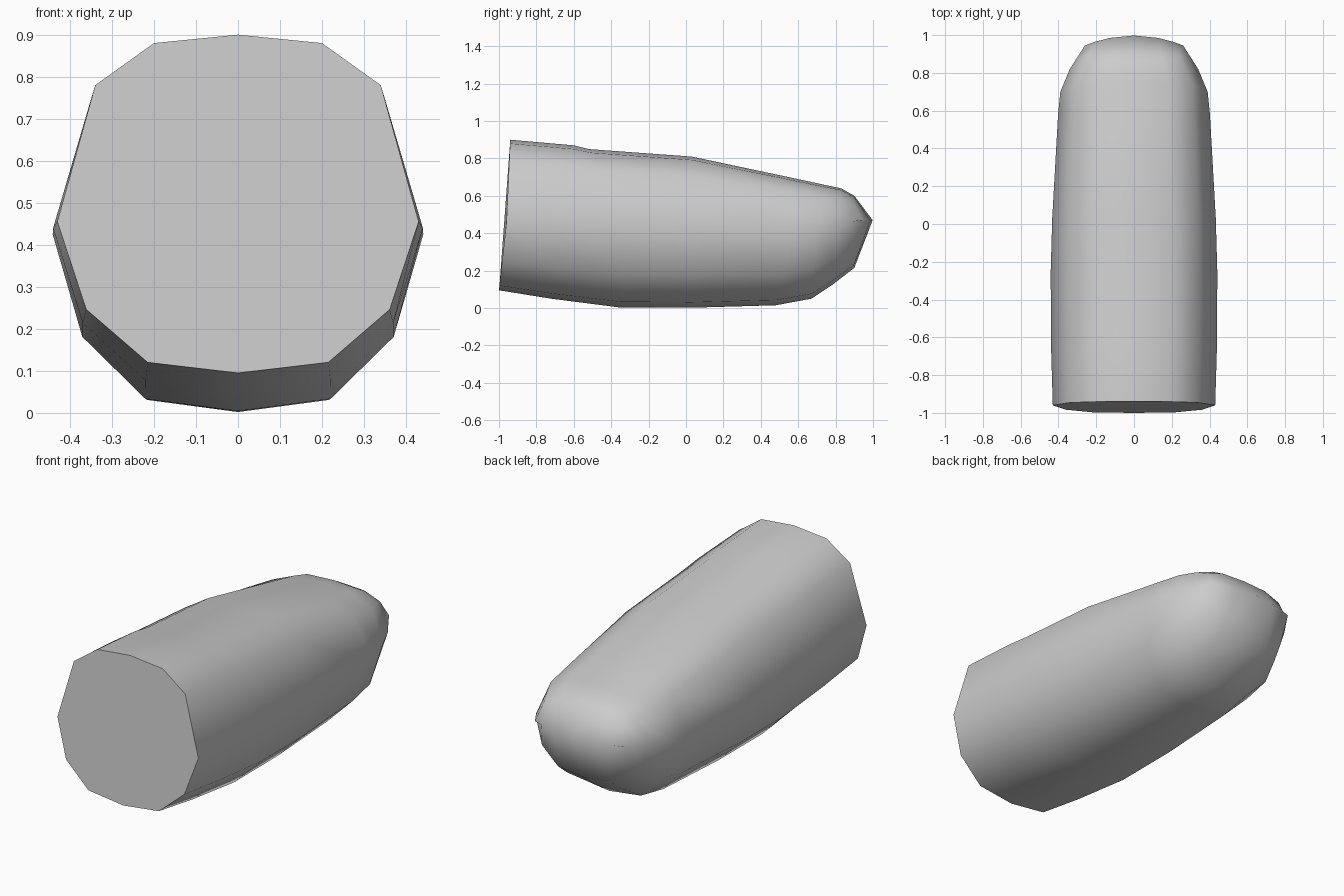
import bpy, bmesh, math

if "Cube" in bpy.data.objects:
    bpy.data.objects.remove(bpy.data.objects["Cube"])

# Cross-section: twelve sides, unit half-width and unit heights above/below the widest point
half = [(0, 1), (0.465, 0.955), (0.79, 0.73), (1, 0), (0.84, -0.58), (0.5, -0.93), (0, -1)]
section = half + [(-x, z) for x, z in reversed(half[1:-1])]

# Stations: y at top, widest, bottom; z at top, widest, bottom; half-width
stations = [
    (-0.94, -0.96, -1.00, 0.900, 0.455, 0.095, 0.430),
    (-0.60, -0.62, -0.72, 0.870, 0.440, 0.050, 0.440),
    (-0.52, -0.25, -0.36, 0.850, 0.425, 0.004, 0.441),
    (0.03, 0.03, 0.03, 0.810, 0.415, 0.002, 0.433),
    (0.55, 0.58, 0.48, 0.700, 0.415, 0.015, 0.402),
    (0.75, 0.70, 0.67, 0.657, 0.430, 0.050, 0.390),
    (0.83, 0.82, 0.79, 0.640, 0.445, 0.130, 0.340),
    (0.90, 0.875, 0.90, 0.600, 0.460, 0.215, 0.305),
]

bm = bmesh.new()
rings = []
for yt, ym, yb, zt, zm, zb, w in stations:
    ring = []
    for x, z in section:
        y_end, z_end = (yt, zt) if z >= 0 else (yb, zb)
        t = abs(z)
        ring.append(bm.verts.new((x * w, ym + (y_end - ym) * t, zm + (z_end - zm) * t)))
    rings.append(ring)

# Rounded nose: the last ring closes onto one curved horizontal edge
edge_x = [0, 0.13, 0.21, 0.26, 0.21, 0.13, 0]
edge_x += [-x for x in reversed(edge_x[1:-1])]
rings.append([bm.verts.new((x, 0.998 - 0.78 * x * x, 0.47)) for x in edge_x])

n = len(section)
for a, b in zip(rings, rings[1:]):
    for i in range(n):
        j = (i + 1) % n
        bm.faces.new((a[i], a[j], b[j], b[i]))
bm.faces.new(rings[0])  # flat front cap
bmesh.ops.remove_doubles(bm, verts=bm.verts, dist=0.0005)
bmesh.ops.recalc_face_normals(bm, faces=bm.faces)

mesh = bpy.data.meshes.new("tapered_body")
bm.to_mesh(mesh)
bm.free()
body = bpy.data.objects.new("tapered_body", mesh)
bpy.context.collection.objects.link(body)

# Smooth shell with a crisp rim around the front cap
bpy.context.view_layer.objects.active = body
body.select_set(True)
bpy.ops.object.shade_smooth_by_angle(angle=math.radians(65))
